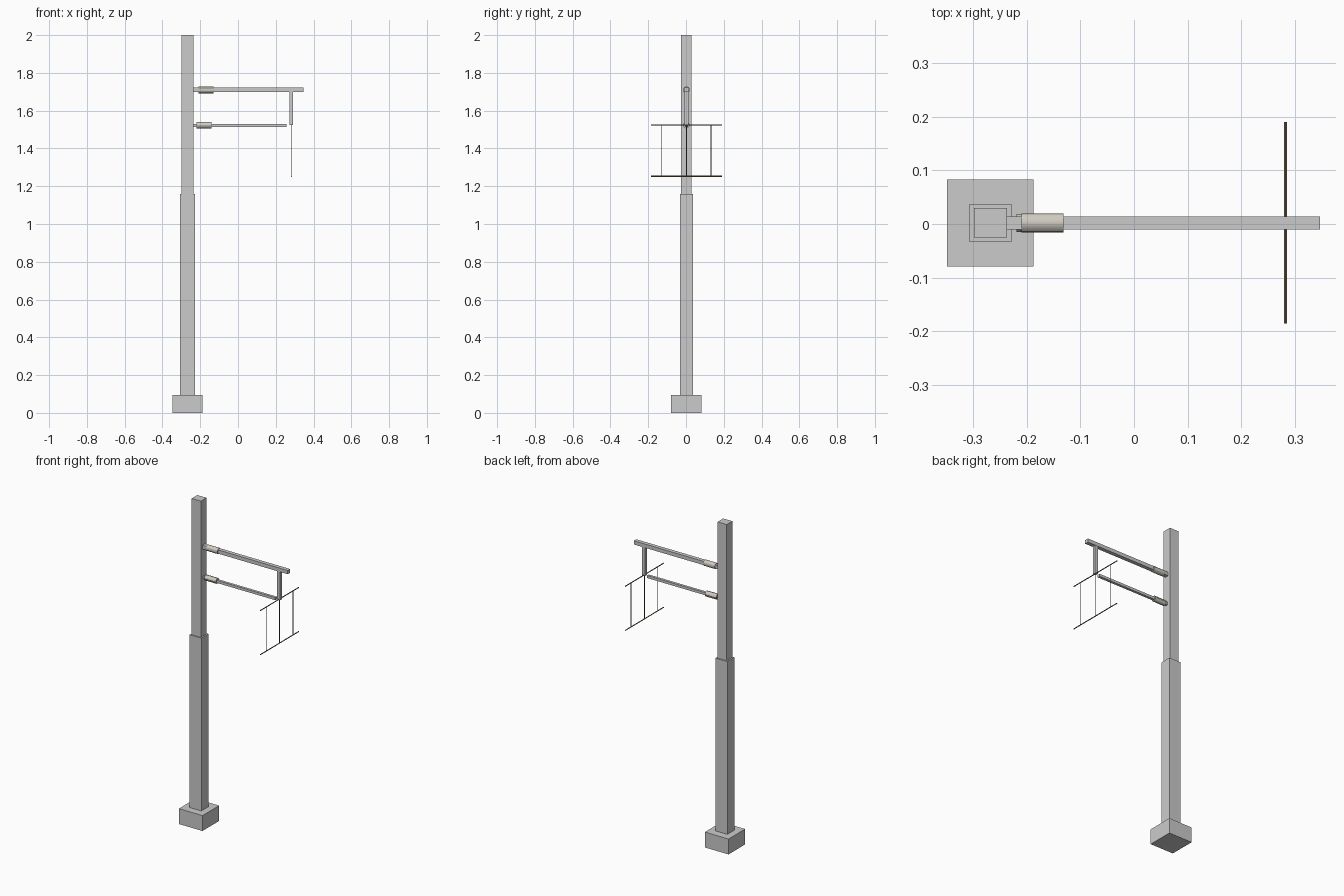
import bpy
from math import pi

if "Cube" in bpy.data.objects:
    bpy.data.objects.remove(bpy.data.objects["Cube"])

POST_X, MID_Y = -0.267, 0.002


def material(name, rgb):
    m = bpy.data.materials.new(name)
    m.diffuse_color = (*rgb, 1)
    m.use_nodes = True
    m.node_tree.nodes["Principled BSDF"].inputs["Base Color"].default_value = m.diffuse_color
    return m


porcelain = material("porcelain", (0.62, 0.59, 0.53))
copper = material("copper", (0.20, 0.14, 0.08))


def box(name, x0, x1, width, z0, z1):
    bpy.ops.mesh.primitive_cube_add(size=1, location=((x0 + x1) / 2, MID_Y, (z0 + z1) / 2))
    o = bpy.context.object
    o.name = name
    o.scale = (x1 - x0, width, z1 - z0)
    bpy.ops.object.transform_apply(location=False, rotation=False, scale=True)
    return o


def rod(name, axis, centre, length, radius, sides, mat):
    rot = {"x": (0, pi / 2, 0), "y": (pi / 2, 0, 0), "z": (0, 0, 0)}[axis]
    bpy.ops.mesh.primitive_cylinder_add(vertices=sides, radius=radius, depth=length,
                                        location=centre, rotation=rot)
    o = bpy.context.object
    o.name = name
    o.data.materials.append(mat)
    return o


# Footing and two-stage post
box("footing", -0.348, -0.187, 0.162, 0, 0.095)
box("lower_post", POST_X - 0.04, POST_X + 0.04, 0.069, 0.095, 1.16)
box("upper_post", POST_X - 0.031, POST_X + 0.031, 0.055, 1.16, 2.0)

# Cantilever arms and drop bracket
box("upper_arm", -0.237, 0.346, 0.024, 1.699, 1.722)
box("lower_arm", -0.237, 0.258, 0.016, 1.514, 1.530)
box("drop_bracket", 0.272, 0.292, 0.020, 1.523, 1.699)

# Insulators around the arms
for name, x, z, r in (("upper_insulator", -0.170, 1.710, 0.018),
                      ("lower_insulator", -0.180, 1.523, 0.017)):
    rod(name, "x", (x, MID_Y, z), 0.078, r, 12, porcelain)
    bpy.ops.object.shade_smooth_by_angle()

# Overhead wires and droppers
for name, z in (("messenger_wire", 1.525), ("contact_wire", 1.253)):
    rod(name, "y", (0.282, MID_Y, z), 0.375, 0.003, 6, copper)
for i in (-1, 0, 1):
    rod("dropper", "z", (0.282, MID_Y + i * 0.13, 1.389), 0.272, 0.002, 6, copper)
